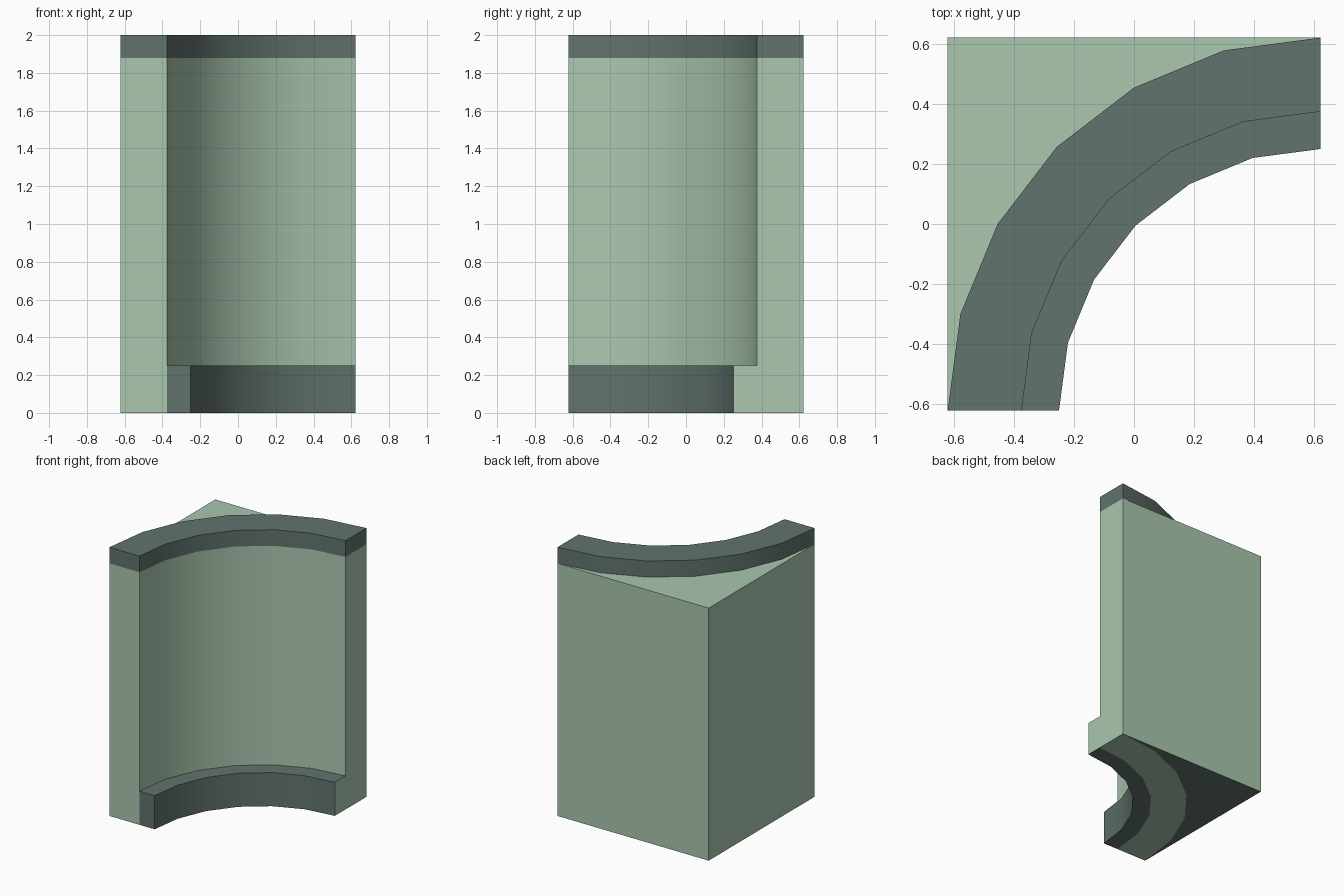
import bpy, bmesh, math

if "Cube" in bpy.data.objects:
    bpy.data.objects.remove(bpy.data.objects["Cube"])

H = 0.6225                        # half of the square footprint
RO, RW, RP = 1.245, 0.998, 0.873  # outer, wall and plinth radii
ZP, ZW, ZT = 0.25, 1.88, 2.0      # plinth top, wall top, cap top
SEG = 6                           # facets in the quarter turn


def material(name, rgb):
    m = bpy.data.materials.new(name)
    m.diffuse_color = (*rgb, 1)
    m.use_nodes = True
    m.node_tree.nodes["Principled BSDF"].inputs["Base Color"].default_value = m.diffuse_color
    return m


GREEN = material("pale_green", (0.40, 0.57, 0.43))
TEAL = material("dark_teal", (0.122, 0.172, 0.153))


def point(r, i, z):
    a = math.pi / 2 * i / SEG
    return (H - r * math.cos(a), -H + r * math.sin(a), z)


def finish(name, bm):
    bmesh.ops.remove_doubles(bm, verts=bm.verts, dist=1e-5)
    me = bpy.data.meshes.new(name)
    bm.to_mesh(me)
    bm.free()
    me.materials.append(GREEN)
    me.materials.append(TEAL)
    ob = bpy.data.objects.new(name, me)
    bpy.context.collection.objects.link(ob)
    bpy.ops.object.select_all(action='DESELECT')
    ob.select_set(True)
    bpy.context.view_layer.objects.active = ob
    bpy.ops.object.shade_smooth_by_angle(angle=math.radians(30))


def face(bm, pts, mat):
    bm.faces.new([bm.verts.new(p) for p in pts]).material_index = mat


def quarter_sweep(name, profile, skip, mat, front_mat, side_mat):
    """Sweep an (r, z) profile a quarter turn, leaving out buried strips."""
    bm = bmesh.new()
    for k, ((r0, z0), (r1, z1)) in enumerate(zip(profile, profile[1:])):
        if k in skip:
            continue
        for i in range(SEG):
            face(bm, [point(r0, i, z0), point(r0, i + 1, z0),
                      point(r1, i + 1, z1), point(r1, i, z1)], mat)
    face(bm, [point(r, 0, z) for r, z in profile], front_mat)
    face(bm, [point(r, SEG, z) for r, z in reversed(profile)], side_mat)
    finish(name, bm)


# Curved wall, low plinth and top cap
quarter_sweep("curved_wall", [(RO, 0), (RW, 0), (RW, ZP), (RW, ZW), (RO, ZW)],
              {1, 3}, 0, 0, 0)
quarter_sweep("plinth", [(RW, 0), (RP, 0), (RP, ZP), (RW, ZP)], set(), 1, 1, 0)
quarter_sweep("cap", [(RW, ZW), (RW, ZT), (RO, ZT), (RO, ZW)], set(), 1, 1, 1)

# Square corner fill behind the wall
bm = bmesh.new()
low, high = (-H, H, 0), (-H, H, ZW)
for i in range(SEG):
    face(bm, [high, point(RO, i, ZW), point(RO, i + 1, ZW)], 0)
    face(bm, [low, point(RO, i + 1, 0), point(RO, i, 0)], 1)
face(bm, [low, point(RO, 0, 0), point(RO, 0, ZW), high], 0)
face(bm, [point(RO, SEG, 0), low, high, point(RO, SEG, ZW)], 0)
finish("corner_fill", bm)
